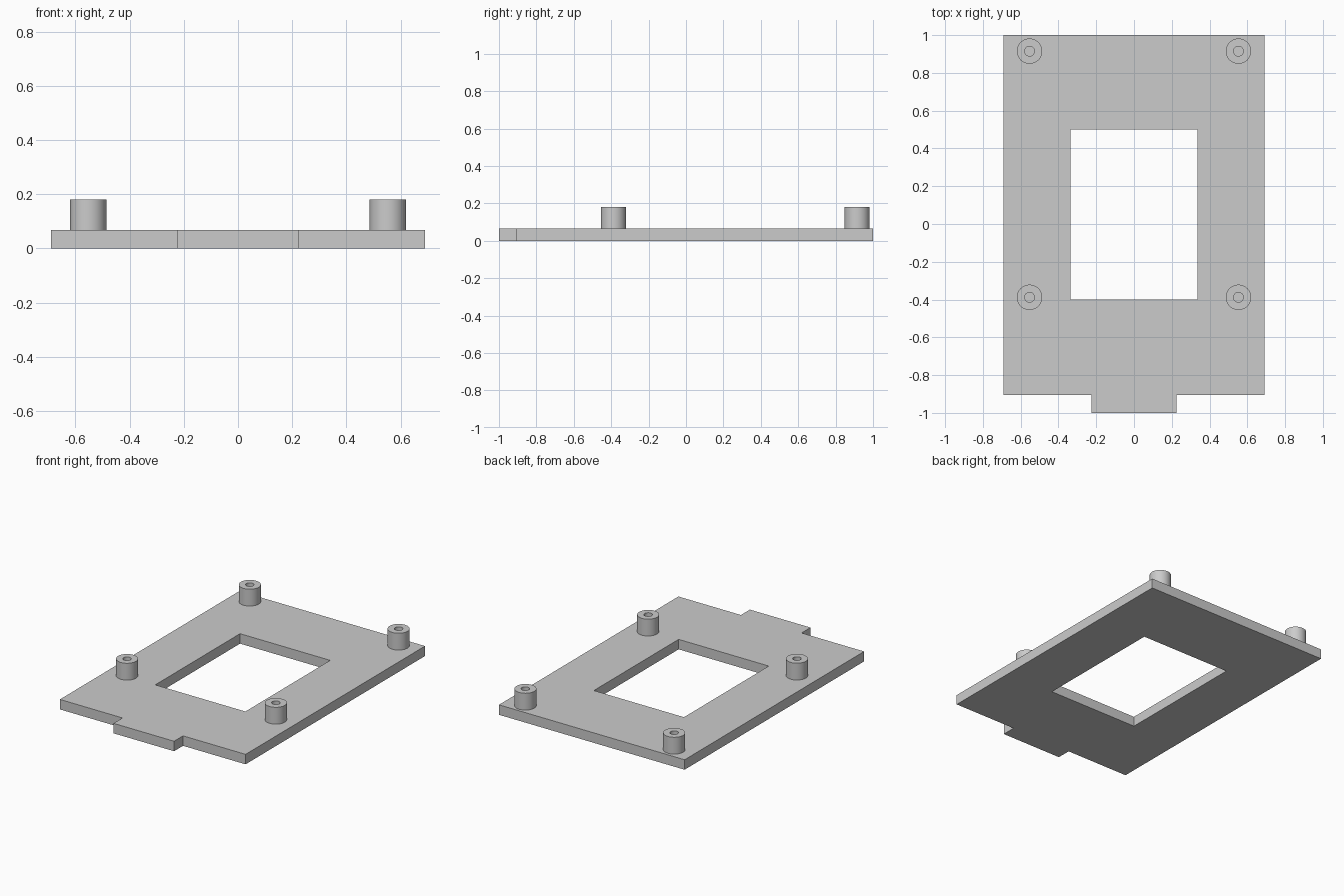
import bpy, bmesh
from math import radians, tau
from mathutils import Vector

cube = bpy.data.objects.get("Cube")
if cube:
    bpy.data.objects.remove(cube, do_unlink=True)

THICK, TOP = 0.067, 0.18
POST_R, HOLE_R = 0.067, 0.026

grey = bpy.data.materials.new("light grey")
grey.use_nodes = True
color = (0.6, 0.6, 0.6, 1)
grey.diffuse_color = color
grey.node_tree.nodes["Principled BSDF"].inputs["Base Color"].default_value = color


def finish(name, bm):
    bmesh.ops.recalc_face_normals(bm, faces=bm.faces)
    mesh = bpy.data.meshes.new(name)
    bm.to_mesh(mesh)
    bm.free()
    mesh.materials.append(grey)
    obj = bpy.data.objects.new(name, mesh)
    bpy.context.collection.objects.link(obj)
    return obj


# Base plate: outline with front tab, rectangular window, extruded upwards
half = [(0.225, -1), (0.225, -0.905), (0.69, -0.905), (0.69, 1)]
outline = half + [(-x, y) for x, y in reversed(half)]
window = [(0.335, -0.4), (0.335, 0.5), (-0.335, 0.5), (-0.335, -0.4)]
bm = bmesh.new()
for loop in (outline, window):
    verts = [bm.verts.new((x, y, 0)) for x, y in loop]
    for a, b in zip(verts, verts[1:] + verts[:1]):
        bm.edges.new((a, b))
bmesh.ops.triangle_fill(bm, edges=bm.edges[:], use_beauty=True, normal=(0, 0, 1))
grown = bmesh.ops.extrude_face_region(bm, geom=bm.faces[:], use_keep_orig=True)
bmesh.ops.translate(bm, vec=(0, 0, THICK),
                    verts=[g for g in grown["geom"] if isinstance(g, bmesh.types.BMVert)])
finish("base_plate", bm)


# Hollow standoff post: lathed wall profile, open down to the plate
def post(name, x, y):
    bm = bmesh.new()
    profile = [(POST_R, THICK), (POST_R, TOP), (HOLE_R, TOP), (HOLE_R, THICK)]
    verts = [bm.verts.new((r, 0, z)) for r, z in profile]
    edges = [bm.edges.new(pair) for pair in zip(verts, verts[1:])]
    bmesh.ops.spin(bm, geom=verts + edges, cent=(0, 0, 0), axis=(0, 0, 1),
                   angle=tau, steps=48)
    bmesh.ops.remove_doubles(bm, verts=bm.verts, dist=0.0005)
    # the wall is open below, so orient its faces from the rim
    obj = finish(name, bm)
    if any(p.normal.z < -0.9 for p in obj.data.polygons):
        obj.data.flip_normals()
    obj.location = Vector((x, y, 0))
    bpy.ops.object.select_all(action="DESELECT")
    obj.select_set(True)
    bpy.context.view_layer.objects.active = obj
    bpy.ops.object.shade_smooth_by_angle(angle=radians(30))


for side, x in (("left", 0.553), ("right", -0.553)):
    for end, y in (("front", -0.388), ("back", 0.915)):
        post(f"{end}_{side}_post", x, y)
